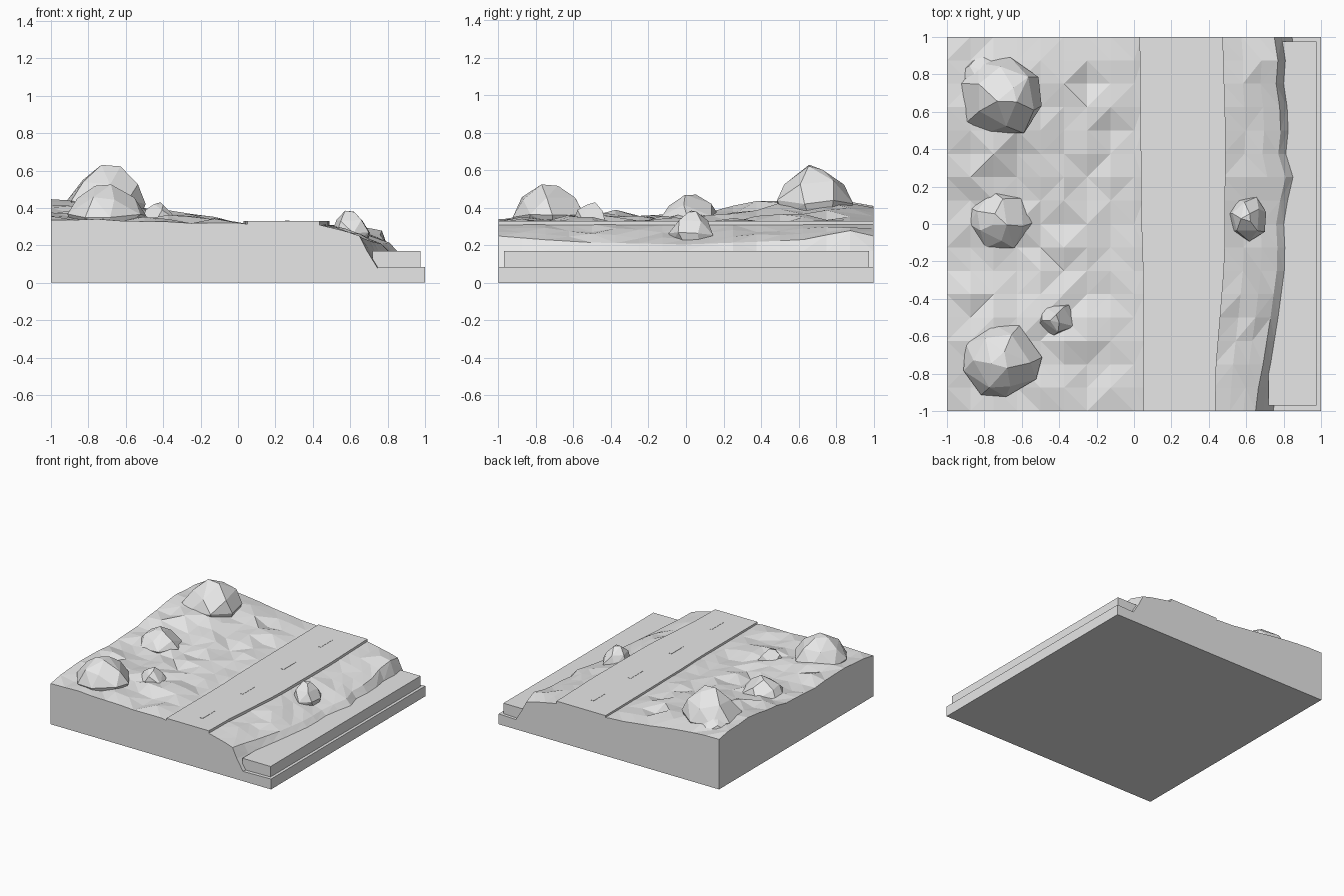
import bpy, bmesh, math, random

if "Cube" in bpy.data.objects:
    bpy.data.objects.remove(bpy.data.objects["Cube"])

random.seed(11)
stone = bpy.data.materials.new("plain grey")
stone.diffuse_color = (0.8, 0.8, 0.8, 1)
stone.use_nodes = True
stone.node_tree.nodes["Principled BSDF"].inputs["Base Color"].default_value = stone.diffuse_color


def finish(name, bm):
    bmesh.ops.recalc_face_normals(bm, faces=bm.faces)
    me = bpy.data.meshes.new(name)
    bm.to_mesh(me)
    bm.free()
    me.materials.append(stone)
    ob = bpy.data.objects.new(name, me)
    bpy.context.collection.objects.link(ob)
    return ob


def interp(table, t):
    for (a, va), (b, vb) in zip(table, table[1:]):
        if t <= b:
            return va + (vb - va) * (t - a) / (b - a)
    return table[-1][1]


def box(name, x0, x1, y0, y1, z0, z1):
    bm = bmesh.new()
    bmesh.ops.create_cube(bm, size=1)
    for v in bm.verts:
        v.co = ((x0 + x1) / 2 + v.co.x * (x1 - x0),
                (y0 + y1) / 2 + v.co.y * (y1 - y0),
                (z0 + z1) / 2 + v.co.z * (z1 - z0))
    return finish(name, bm)


# Outlines along y
CLIFF_X = [(-1, .65), (-.9, .66), (-.75, .69), (-.5, .73), (-.2, .77), (0, .76),
           (.12, .78), (.25, .81), (.38, .77), (.55, .79), (.75, .76), (.87, .77), (1, .75)]
CLIFF_Z = [(-1, .25), (-.75, .23), (-.5, .215), (0, .205), (.4, .22), (.62, .23),
           (.87, .28), (1, .25)]
ROAD_L = [(-1, .05), (-.3, .05), (0, .04), (1, .03)]
ROAD_R = [(-1, .435), (-.75, .44), (-.45, .465), (-.2, .485), (.5, .49), (1, .475)]
HILL = [(-1, .335), (-.75, .37), (-.5, .375), (-.2, .36), (.1, .37), (.35, .415),
        (.6, .455), (.85, .43), (1, .405)]
N = 16


def hill_z(x, y):
    t = max(0, min(1, (-x - .02) / .75))
    return .318 + (interp(HILL, y) - .318) * t ** 1.2


# Terrain: low-poly hillside, road bed, shore slope, cliff and sea bed
def terrain():
    bm = bmesh.new()
    rows = []
    for j in range(N + 1):
        y = -1 + 2 * j / N
        edge = j in (0, N)
        pts = []
        for i in range(9):
            x = -1 + i * .125
            n = random.uniform(-.022, .022) * (0.3 if edge or i in (0, 8) else 1)
            pts.append((x, hill_z(x, y) + n))
        r, c, cz = interp(ROAD_R, y), interp(CLIFF_X, y), interp(CLIFF_Z, y)
        pts += [(interp(ROAD_L, y) + .01, .312), (r - .01, .312)]
        for f in (.36, .7):
            n = 0 if edge else random.uniform(-.014, .014)
            pts.append((r + (c - r) * f, .31 + (cz - .31) * f * .9 + n))
        pts += [(c, cz), (c + .04, .17), (c + .095, .08), (1, .085)]
        rows.append([bm.verts.new((x, y, z)) for x, z in pts])
    for a, b in zip(rows, rows[1:]):
        for i in range(len(a) - 1):
            if random.random() < .5:
                tris = (a[i], a[i + 1], b[i + 1]), (a[i], b[i + 1], b[i])
            else:
                tris = (a[i], a[i + 1], b[i]), (a[i + 1], b[i + 1], b[i])
            for t in tris:
                bm.faces.new(t)
    # Walls and floor
    lo = [bm.verts.new((x, y, 0)) for x, y in ((-1, -1), (1, -1), (1, 1), (-1, 1))]
    bm.faces.new(rows[0] + [lo[1], lo[0]])
    bm.faces.new(rows[-1] + [lo[2], lo[3]])
    bm.faces.new([r[0] for r in rows] + [lo[3], lo[0]])
    bm.faces.new([r[-1] for r in rows] + [lo[2], lo[1]])
    bm.faces.new(lo)
    finish("terrain", bm)


# Road: flat slab with gently curved edges
def road():
    bm = bmesh.new()
    ys = [-1 + 2 * j / N for j in range(N + 1)]
    ring = [(interp(ROAD_L, y), y) for y in ys] + [(interp(ROAD_R, y), y) for y in reversed(ys)]
    face = bm.faces.new([bm.verts.new((x, y, .308)) for x, y in ring])
    up = bmesh.ops.extrude_face_region(bm, geom=[face])
    for v in up["geom"]:
        if isinstance(v, bmesh.types.BMVert):
            v.co.z = .33
    finish("road", bm)


# Boulder: hull of jittered rings, peak placed off centre
def boulder(name, cx, cy, rx, ry, z0, z1, px=0, py=0, sides=7, seed=0):
    rnd = random.Random(seed)
    bm = bmesh.new()
    for h, s, n in ((0, .85, sides), (.3, 1, sides), (.7, .72, sides - 2), (1, .26, 3)):
        spin = rnd.uniform(0, 6)
        for k in range(n):
            a = spin + 2 * math.pi * (k + rnd.uniform(-.2, .2)) / n
            q = s * rnd.uniform(.92, 1.04)
            z = z0 + (z1 - z0) * (h - (rnd.uniform(0, .1) if k and h else 0))
            bm.verts.new((cx + q * rx * math.cos(a) + px * h,
                          cy + q * ry * math.sin(a) + py * h, z))
    res = bmesh.ops.convex_hull(bm, input=bm.verts[:])
    junk = {g for g in res["geom_interior"] + res["geom_unused"]
            if isinstance(g, bmesh.types.BMVert)}
    bmesh.ops.delete(bm, geom=list(junk), context='VERTS')
    bmesh.ops.dissolve_limit(bm, angle_limit=.12, verts=bm.verts[:], edges=bm.edges[:])
    finish(name, bm)


terrain()
road()
for k, y in enumerate((-.77, -.25, .28, .76)):
    box(f"lane_dash_{k + 1}", .25, .275, y - .08, y + .08, .327, .332)
box("water", .72, .975, -.97, .975, .06, .17)

boulder("back_boulder", -.71, .68, .23, .22, .36, .63, .03, .0, 8, 3)
boulder("back_boulder_foot", -.78, .77, .19, .15, .34, .49, 0, 0, 6, 8)
boulder("middle_boulder", -.71, .02, .18, .16, .31, .47, -.01, .0, 7, 5)
boulder("front_boulder", -.71, -.73, .22, .21, .3, .525, 0, .0, 8, 6)
boulder("small_boulder", -.41, -.51, .11, .1, .3, .43, -.01, 0, 5, 2)
boulder("shore_boulder", .61, .03, .11, .125, .22, .385, -.01, 0, 7, 4)
